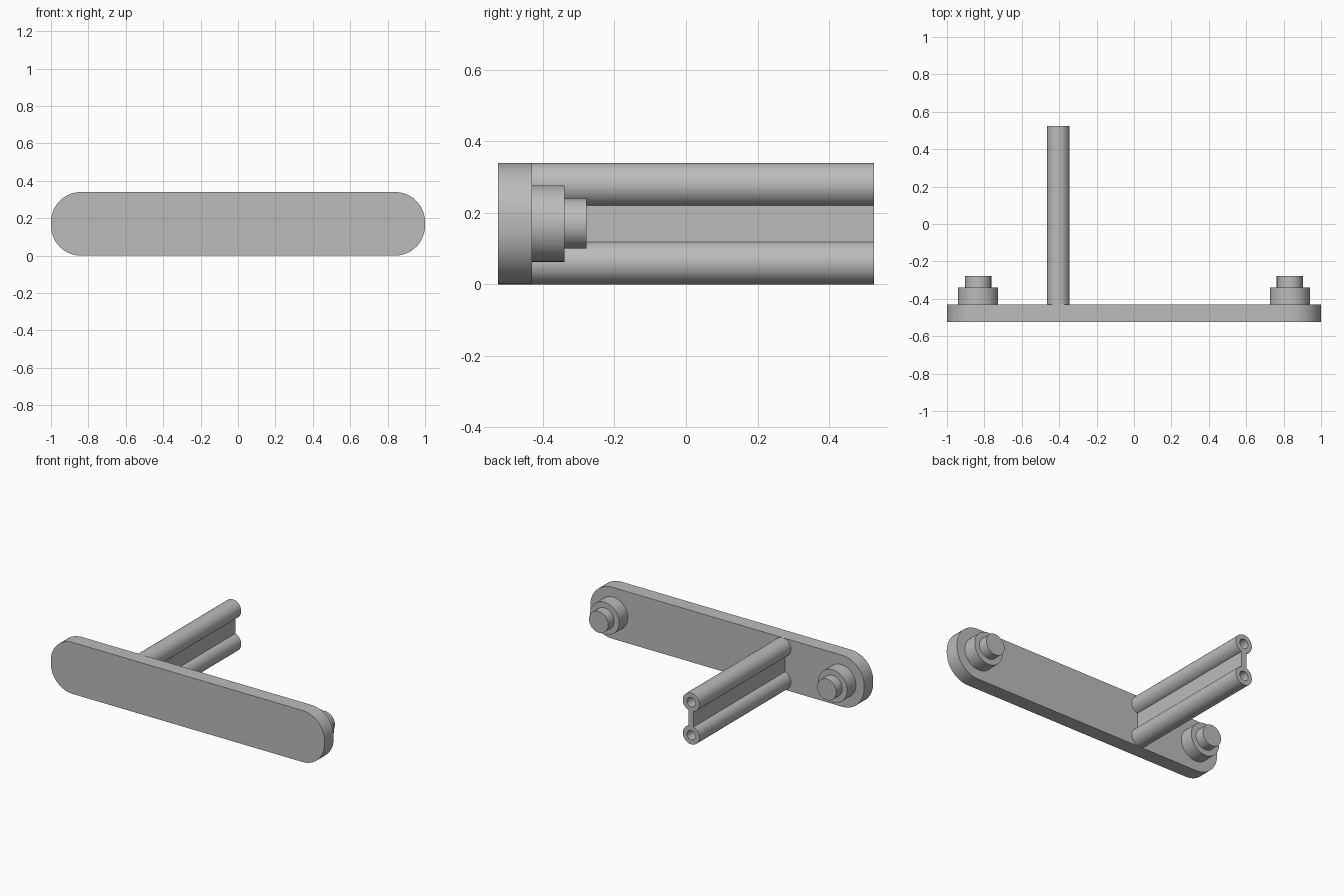
import bpy, bmesh
from math import cos, sin, pi, asin, radians
from mathutils import Matrix

cube = bpy.data.objects.get("Cube")
if cube:
    bpy.data.objects.remove(cube)

grey = bpy.data.materials.new("plain grey")
grey.use_nodes = True
colour = (0.5, 0.5, 0.5, 1)
grey.diffuse_color = colour
grey.node_tree.nodes["Principled BSDF"].inputs["Base Color"].default_value = colour

FRONT, BACK, TOP = -0.525, 0.525, 0.34
PLATE_BACK = -0.43
MID = TOP / 2


def arc(cx, cz, r, start, end, steps):
    """Points along an arc, both ends included."""
    angles = [start + (end - start) * i / steps for i in range(steps + 1)]
    return [(cx + r * cos(a), cz + r * sin(a)) for a in angles]


def circle(cx, cz, r, steps=48):
    return arc(cx, cz, r, 0, 2 * pi, steps)[:-1]


def extrude_profile(name, loops, y0, y1):
    """Fill x-z loops (inner loops become holes) and extrude from y0 to y1."""
    curve = bpy.data.curves.new(name, "CURVE")
    curve.dimensions = "2D"
    curve.fill_mode = "BOTH"
    curve.extrude = (y1 - y0) / 2
    for loop in loops:
        spline = curve.splines.new("POLY")
        spline.points.add(len(loop) - 1)
        for point, (x, z) in zip(spline.points, loop):
            point.co = (x, z, 0, 1)
        spline.use_cyclic_u = True
    temp = bpy.data.objects.new(name + " profile", curve)
    bpy.context.collection.objects.link(temp)
    bpy.context.view_layer.update()
    depsgraph = bpy.context.evaluated_depsgraph_get()
    mesh = bpy.data.meshes.new_from_object(temp.evaluated_get(depsgraph))
    bpy.data.objects.remove(temp)

    # Stand the profile upright and weld caps to walls
    mesh.transform(Matrix.Translation((0, (y0 + y1) / 2, 0)) @ Matrix.Rotation(pi / 2, 4, "X"))
    bm = bmesh.new()
    bm.from_mesh(mesh)
    bmesh.ops.remove_doubles(bm, verts=bm.verts, dist=0.0001)
    bmesh.ops.recalc_face_normals(bm, faces=bm.faces)
    bm.to_mesh(mesh)
    bm.free()

    mesh.materials.clear()
    mesh.materials.append(grey)
    obj = bpy.data.objects.new(name, mesh)
    bpy.context.collection.objects.link(obj)
    bpy.ops.object.select_all(action="DESELECT")
    obj.select_set(True)
    bpy.context.view_layer.objects.active = obj
    bpy.ops.object.shade_smooth_by_angle(angle=radians(30))
    return obj


# Front plate with rounded corners
R = 0.16
outline = []
for i, (sx, sz) in enumerate([(1, 1), (-1, 1), (-1, -1), (1, -1)]):
    outline += arc(sx * (1 - R), MID + sz * (MID - R), R, i * pi / 2, (i + 1) * pi / 2, 12)
extrude_profile("front_plate", [outline], FRONT, PLATE_BACK)

# Stepped peg behind each end
for side, x in (("left", 0.833), ("right", -0.833)):
    extrude_profile(side + "_boss", [circle(x, MID, 0.107)], PLATE_BACK, -0.34)
    extrude_profile(side + "_pin", [circle(x, MID, 0.07)], -0.34, -0.278)

# Rail: two hollow tubes joined by a thin web
X, TUBE, BORE, WEB = -0.405, 0.061, 0.031, 0.018
gap = asin(WEB / TUBE)
low, high = TUBE, TOP - TUBE
rail = arc(X, low, TUBE, pi / 2 + gap, 5 * pi / 2 - gap, 44)
rail += arc(X, high, TUBE, -pi / 2 + gap, 3 * pi / 2 - gap, 44)
extrude_profile("rail", [rail, circle(X, low, BORE, 32), circle(X, high, BORE, 32)], PLATE_BACK, BACK)
